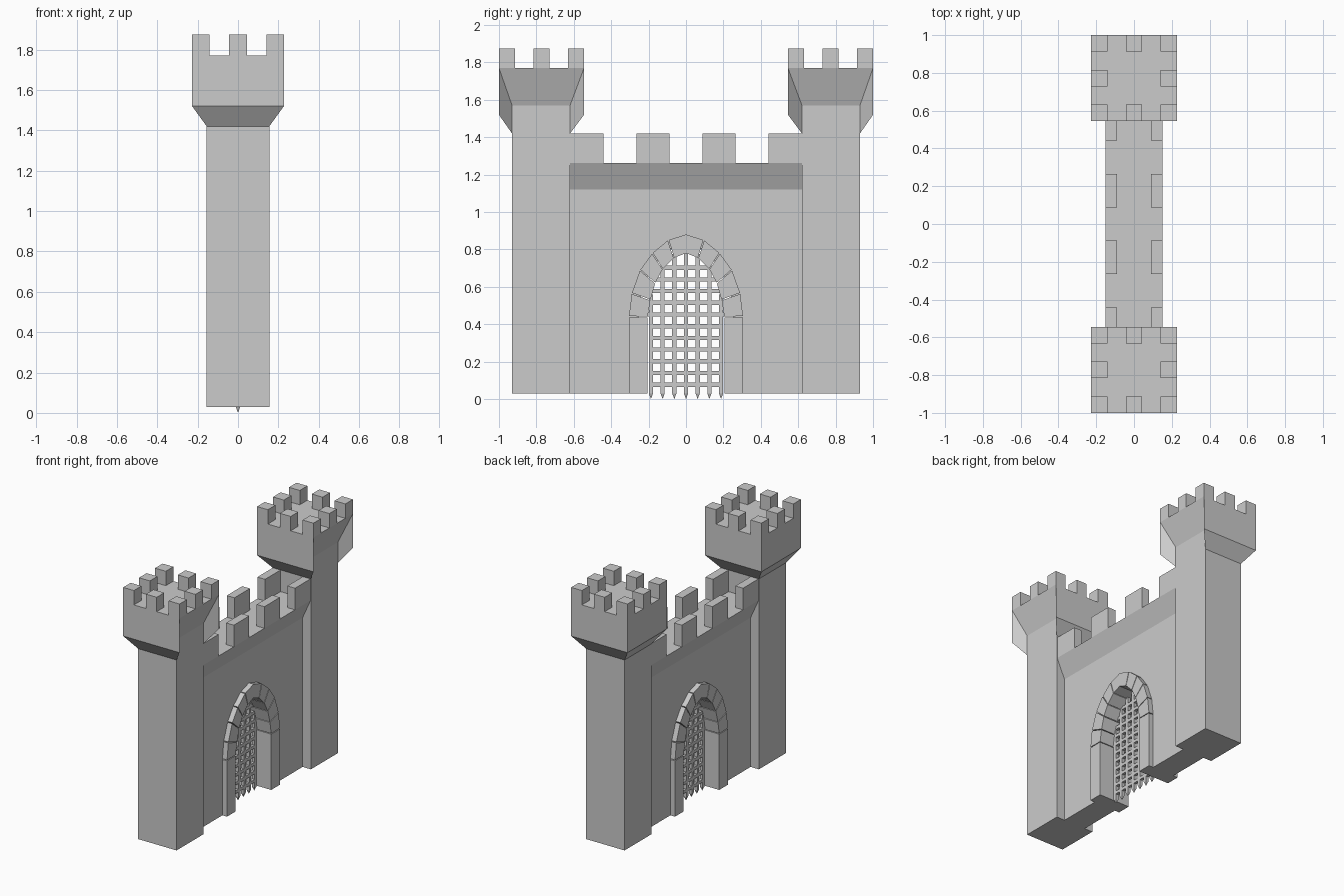
import bpy
import bmesh
from mathutils import Matrix, Vector

cube = bpy.data.objects.get("Cube")
if cube:
    bpy.data.objects.remove(cube, do_unlink=True)

stone = bpy.data.materials.new("grey stone")
stone.use_nodes = True
GREY = (0.6, 0.6, 0.6, 1)
stone.diffuse_color = GREY
stone.node_tree.nodes["Principled BSDF"].inputs["Base Color"].default_value = GREY


def finish(name, bm):
    bmesh.ops.recalc_face_normals(bm, faces=bm.faces)
    mesh = bpy.data.meshes.new(name)
    bm.to_mesh(mesh)
    bm.free()
    mesh.materials.append(stone)
    obj = bpy.data.objects.new(name, mesh)
    bpy.context.collection.objects.link(obj)
    return obj


def add_box(bm, x, y, z):
    """Box from three (low, high) ranges."""
    size = Matrix.Diagonal((x[1] - x[0], y[1] - y[0], z[1] - z[0], 1))
    mid = Matrix.Translation((sum(x) / 2, sum(y) / 2, sum(z) / 2))
    bmesh.ops.create_cube(bm, size=1, matrix=mid @ size)


def add_prism(bm, outline, half):
    """Outline of (y, z) points extruded across x."""
    back = [bm.verts.new((-half, y, z)) for y, z in outline]
    front = [bm.verts.new((half, y, z)) for y, z in outline]
    bm.faces.new(back)
    bm.faces.new(front)
    for i in range(len(outline)):
        j = (i + 1) % len(outline)
        bm.faces.new((back[i], back[j], front[j], front[i]))


def flip(points):
    return [Vector((-p[0], p[1])) for p in points]


BASE = 0.03
SHAFT, HEAD = 0.155, 0.2275
SHAFT_Y, HEAD_Y = 0.775, 0.7725
FLARE, RIM, SLOPE, DECK, TOP = 1.42, 1.52, 1.57, 1.77, 1.875


# Towers: shaft, flared head and battlements
def tower(name, side):
    bm = bmesh.new()

    def ring(half, cy, z):
        return [bm.verts.new((sx * half, side * cy + sy * half, z))
                for sx, sy in ((-1, -1), (1, -1), (1, 1), (-1, 1))]

    foot = ring(SHAFT, SHAFT_Y, BASE)
    neck = ring(SHAFT, SHAFT_Y, FLARE)
    rim = ring(HEAD, HEAD_Y, RIM)
    deck = ring(HEAD, HEAD_Y, DECK)
    bm.faces.new(foot)
    bm.faces.new(deck)
    for i in (0, 2, 3):
        j = (i + 1) % 4
        for low, high in ((foot, neck), (neck, rim), (rim, deck)):
            bm.faces.new((low[i], low[j], high[j], high[i]))
    # The left face runs straight up, then slopes out under the deck
    a, b = (bm.verts.new((SHAFT, neck[k].co.y, SLOPE)) for k in (1, 2))
    bm.faces.new((foot[1], foot[2], neck[2], b, a, neck[1]))
    bm.faces.new((a, b, deck[2], deck[1]))
    bm.faces.new((neck[1], a, deck[1], rim[1]))
    bm.faces.new((neck[2], b, deck[2], rim[2]))
    # Eight merlons around the deck
    m = 0.0435
    for ix in (-1, 0, 1):
        for iy in (-1, 0, 1):
            if ix or iy:
                x, y = ix * (HEAD - m), side * HEAD_Y + iy * (HEAD - m)
                add_box(bm, (x - m, x + m), (y - m, y + m), (DECK, TOP))
    finish(name, bm)


tower("front_tower", -1)
tower("back_tower", 1)

# Arch outlines, from the springing line to beside the crown
WALL_Y, WALL_X, PARAPET_X = 0.62, 0.088, 0.152
SPRING = 0.44
outer = [Vector(p) for p in ((.305, SPRING), (.29, .565), (.245, .69), (.18, .78), (.095, .85))]
inner = [Vector(p) for p in ((.205, SPRING), (.19, .53), (.165, .62), (.125, .695), (.065, .755))]
outer_top, inner_top = Vector((0, .88)), Vector((0, .78))

# Wall with the gate opening
hole = [(o + i) / 2 for o, i in zip(outer, inner)]
hole = [Vector((hole[0].x, BASE))] + hole
crown = (outer_top + inner_top) / 2
CORBEL, WALK, MERLON = 1.12, 1.262, 1.42
bm = bmesh.new()
add_prism(bm, [(-WALL_Y, BASE)] + flip(hole) + [crown] + hole[::-1]
          + [(WALL_Y, BASE), (WALL_Y, CORBEL), (-WALL_Y, CORBEL)], WALL_X)
finish("gate_wall", bm)

# Corbelled walkway that widens upward
bm = bmesh.new()
add_box(bm, (-WALL_X, WALL_X), (-WALL_Y, WALL_Y), (CORBEL, WALK))
for v in bm.verts:
    if v.co.z > (CORBEL + WALK) / 2:
        v.co.x *= PARAPET_X / WALL_X
finish("walkway", bm)

# Merlons along both edges of the walkway
bm = bmesh.new()
for sx in (-1, 1):
    for k in range(4):
        y = -0.53 + k * 0.3533
        x = sorted((sx * 0.09, sx * PARAPET_X))
        add_box(bm, x, (y - 0.089, y + 0.089), (WALK, MERLON))
finish("wall_merlons", bm)

# Arch surround: jambs, wedge stones and a keystone with thin joints
bm = bmesh.new()
TRIM, JOINT = 0.125, 0.025
jamb = [(.205, BASE), (.305, BASE), (.305, SPRING - .003), (.205, SPRING - .003)]
stones = [jamb]
for k in range(4):
    o, p, i, j = outer[k], outer[k + 1], inner[k], inner[k + 1]
    stones.append([o.lerp(p, JOINT), o.lerp(p, 1 - JOINT),
                   i.lerp(j, 1 - JOINT), i.lerp(j, JOINT)])
for s in stones:
    add_prism(bm, s, TRIM)
    add_prism(bm, flip(s), TRIM)
o, i = outer[-1].lerp(outer_top, JOINT), inner[-1].lerp(inner_top, JOINT)
add_prism(bm, [o, outer_top] + flip([o, i]) + [inner_top, i], TRIM)
finish("arch_stones", bm)

# Portcullis: spiked uprights and crossbars that follow the arch
curve = inner + [inner_top]


def arch_height(y):
    for p, q in zip(curve, curve[1:]):
        if q.x <= y <= p.x:
            return p.y + (q.y - p.y) * (p.x - y) / (p.x - q.x)
    return SPRING


def arch_width(z):
    for p, q in zip(curve, curve[1:]):
        if p.y <= z <= q.y:
            return p.x + (q.x - p.x) * (z - p.y) / (q.y - p.y)
    return 0.19


PITCH, BAR = 0.0625, 0.0112
bm = bmesh.new()
for k in range(-3, 4):
    y = k * PITCH
    add_box(bm, (-BAR, BAR), (y - BAR, y + BAR), (BASE, arch_height(abs(y)) + 0.02))
    tip = [bm.verts.new((sx * BAR, y + sy * BAR, BASE))
           for sx, sy in ((-1, -1), (1, -1), (1, 1), (-1, 1))]
    point = bm.verts.new((0, y, 0))
    bm.faces.new(tip)
    for n in range(4):
        bm.faces.new((tip[n], tip[(n + 1) % 4], point))
for k in range(11):
    z = 0.077 + k * PITCH
    w = arch_width(z) + 0.008
    add_box(bm, (-BAR, BAR), (-w, w), (z - BAR, z + BAR))
finish("portcullis", bm)
